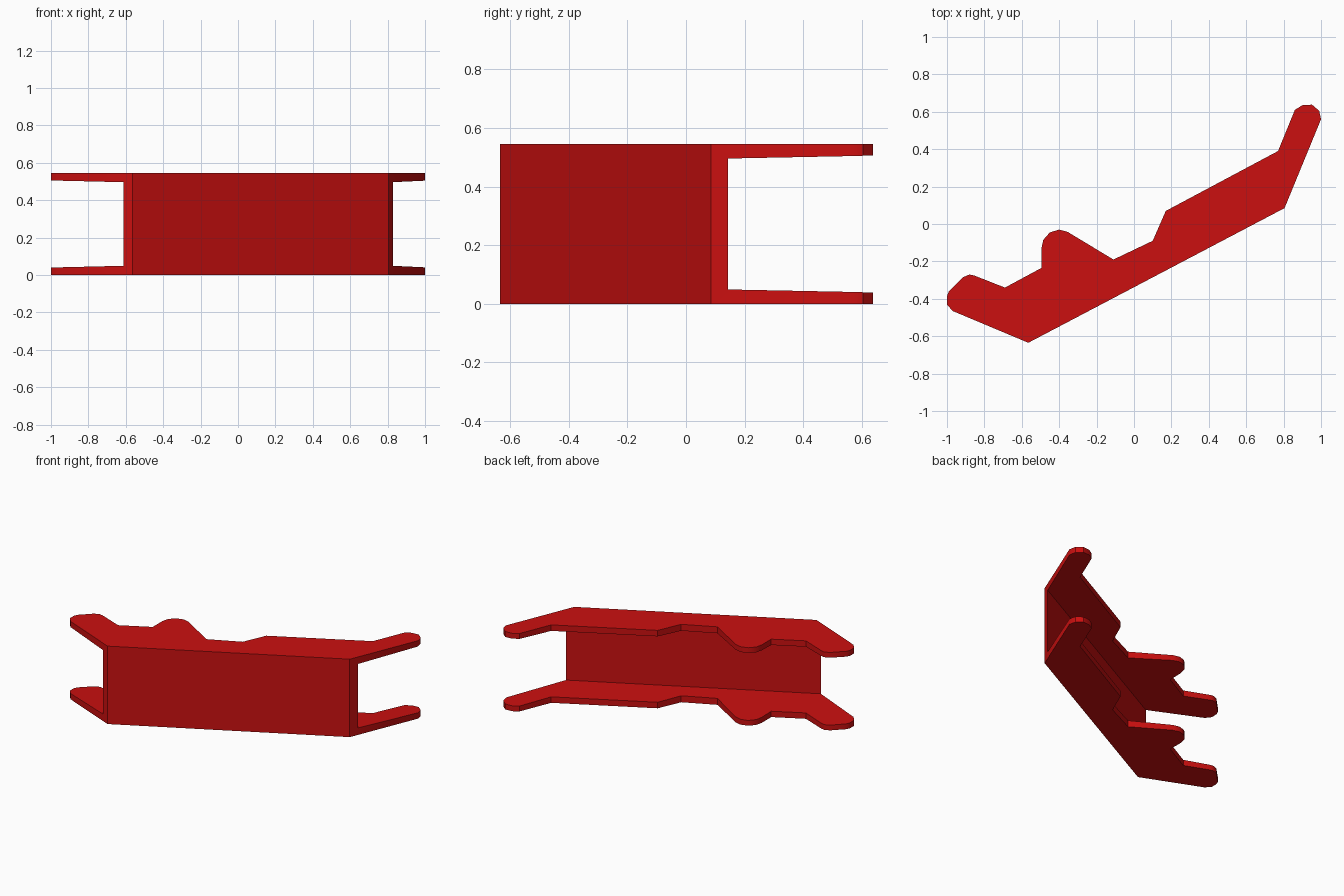
import bpy
import bmesh
import math
from mathutils import Vector

if "Cube" in bpy.data.objects:
    bpy.data.objects.remove(bpy.data.objects["Cube"])

HEIGHT = 0.545
WEB = 0.04                                   # wall thickness
LEFT, RIGHT = Vector((-0.565, -0.635)), Vector((0.805, 0.085))
ALONG = (RIGHT - LEFT).normalized()          # direction of the wall
INWARD = Vector((-ALONG.y, ALONG.x))         # direction the flanges reach


def prism(name, bottom, shift):
    """Sweep a planar loop of 3D points by a vector into a closed solid."""
    bm = bmesh.new()
    face = bm.faces.new([bm.verts.new(p) for p in bottom])
    new = bmesh.ops.extrude_face_region(bm, geom=[face], use_keep_orig=True)["geom"]
    bmesh.ops.translate(bm, vec=shift, verts=[v for v in new if isinstance(v, bmesh.types.BMVert)])
    bmesh.ops.recalc_face_normals(bm, faces=bm.faces)
    mesh = bpy.data.meshes.new(name)
    bm.to_mesh(mesh)
    bm.free()
    obj = bpy.data.objects.new(name, mesh)
    bpy.context.collection.objects.link(obj)
    return obj


# Outline seen from above: wall edge, right arm, step, round lug, left arm
outline = [
    LEFT, RIGHT,
    (1.0, 0.56), (0.99, 0.605), (0.952, 0.638), (0.90, 0.635), (0.86, 0.61),
    (0.77, 0.39), (0.17, 0.07), (0.10, -0.09), (-0.11, -0.19),
    (-0.355, -0.042), (-0.40, -0.03), (-0.45, -0.045), (-0.485, -0.085), (-0.495, -0.13),
    (-0.495, -0.235), (-0.69, -0.34),
    (-0.855, -0.275), (-0.88, -0.27), (-0.915, -0.285),
    (-0.99, -0.36), (-1.0, -0.385), (-1.0, -0.43), (-0.97, -0.465),
]
bracket = prism("channel_bracket", [(p[0], p[1], 0) for p in outline], Vector((0, 0, HEIGHT)))

# Flaring channel cutter: leaves the wall and two flanges that thin to the tips
section = [(WEB, 0.049), (0.60, 0.033), (0.60, HEIGHT - 0.033), (WEB, HEIGHT - 0.049)]
start = LEFT - ALONG
cutter = prism("channel_cutter",
               [(*(start + INWARD * d), z) for d, z in section],
               (ALONG * 4).to_3d())
cutter.hide_render = True

cut = bracket.modifiers.new("channel", "BOOLEAN")
cut.operation = "DIFFERENCE"
cut.solver = "EXACT"
cut.object = cutter
bpy.context.view_layer.objects.active = bracket
bracket.select_set(True)
cutter.select_set(False)
bpy.ops.object.modifier_apply(modifier=cut.name)
bpy.data.objects.remove(cutter)

# Smooth rounded tips, sharp corners elsewhere
bpy.ops.object.shade_smooth_by_angle(angle=math.radians(35))

# Red paint
red = bpy.data.materials.new("red_paint")
red.diffuse_color = (0.6, 0.005, 0.005, 1)
red.use_nodes = True
red.node_tree.nodes["Principled BSDF"].inputs["Base Color"].default_value = red.diffuse_color
bracket.data.materials.clear()
bracket.data.materials.append(red)
